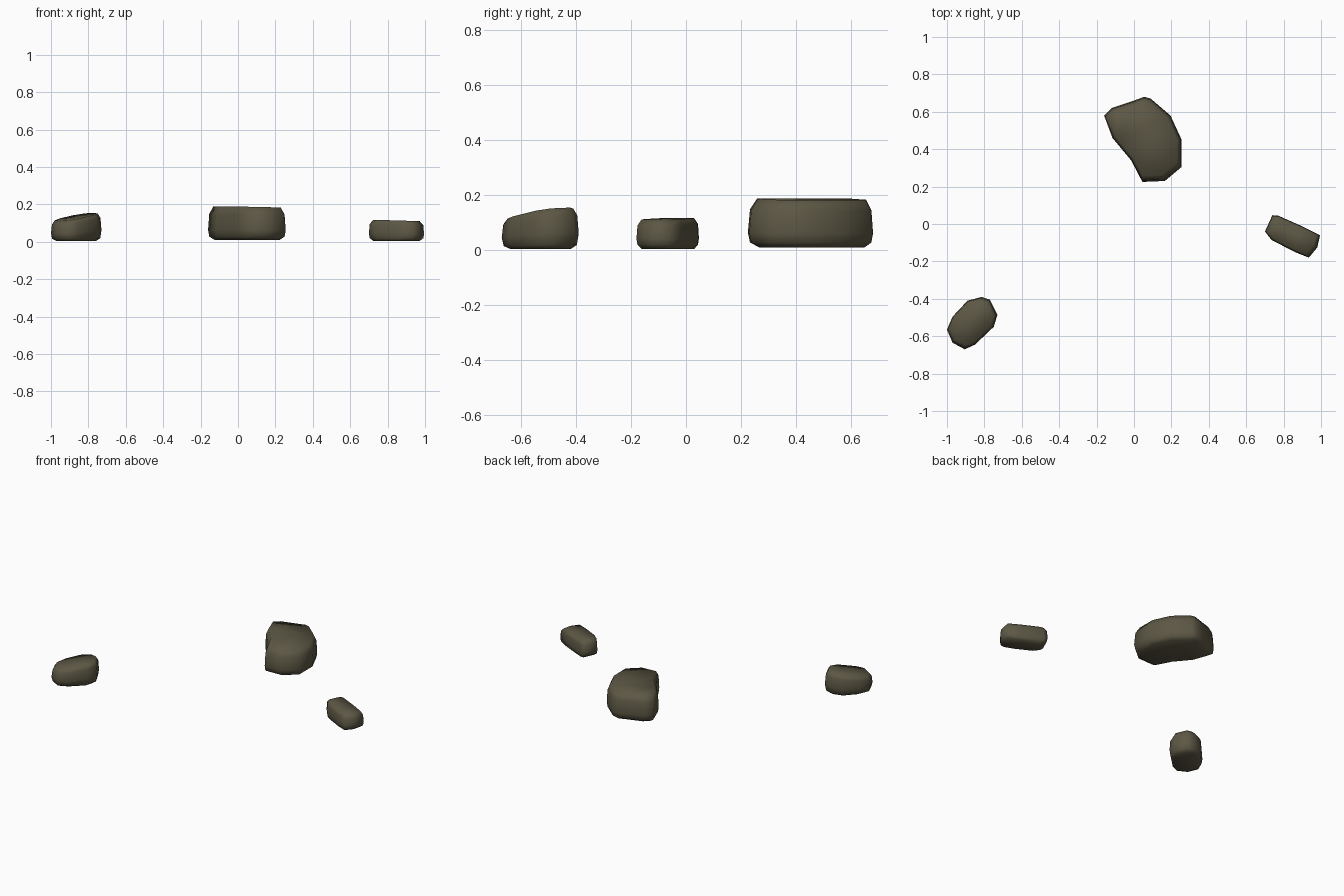
import bpy, bmesh
from mathutils import Vector

if "Cube" in bpy.data.objects:
    bpy.data.objects.remove(bpy.data.objects["Cube"])

stone = bpy.data.materials.new("olive_brown_stone")
stone.diffuse_color = (0.108, 0.095, 0.058, 1)
stone.use_nodes = True
stone.node_tree.nodes["Principled BSDF"].inputs["Base Color"].default_value = stone.diffuse_color


def rock(name, outline, top, bottom, slope, rings):
    """Loft a top-view outline through rings of (inset scale, height fraction)."""
    c = sum((Vector(p) for p in outline), Vector((0, 0))) / len(outline)
    bm = bmesh.new()
    loops = []
    for scale, h in rings:
        loop = []
        for p in outline:
            q = c + (Vector(p) - c) * scale
            d = q - c
            tilt = d.x * slope[0] + d.y * slope[1]
            loop.append(bm.verts.new((q.x, q.y, bottom + (top + tilt - bottom) * h)))
        loops.append(loop)
    n = len(outline)
    for a, b in zip(loops, loops[1:]):
        for i in range(n):
            j = (i + 1) % n
            bm.faces.new((a[i], a[j], b[j], b[i]))
    # caps
    bm.faces.new(loops[0])
    bm.faces.new(loops[-1])
    bmesh.ops.triangulate(bm, faces=[f for f in bm.faces if len(f.verts) > 4])
    bmesh.ops.recalc_face_normals(bm, faces=bm.faces)
    for f in bm.faces:
        f.smooth = True
    me = bpy.data.meshes.new(name)
    bm.to_mesh(me)
    bm.free()
    me.materials.append(stone)
    ob = bpy.data.objects.new(name, me)
    bpy.context.collection.objects.link(ob)
    return ob


# large slab at the back
rock("large_rock",
     [(-0.16, 0.58), (-0.115, 0.46), (-0.015, 0.34), (0.045, 0.225), (0.165, 0.23),
      (0.255, 0.305), (0.255, 0.45), (0.195, 0.58), (0.09, 0.67), (0.055, 0.68),
      (0.0, 0.66), (-0.12, 0.62)],
     0.185, 0.01, (-0.02, -0.01),
     [(0.84, 0), (0.97, 0.1), (1, 0.3), (0.97, 0.78), (0.87, 1)])

# tilted stone at the front left
rock("left_rock",
     [(-1.0, -0.565), (-0.97, -0.635), (-0.905, -0.67), (-0.85, -0.645), (-0.75, -0.55),
      (-0.73, -0.485), (-0.77, -0.405), (-0.815, -0.39), (-0.89, -0.41), (-0.97, -0.495)],
     0.133, 0.004, (0.13, 0.11),
     [(0.78, 0), (0.95, 0.1), (1, 0.38), (0.96, 0.82), (0.85, 1)])

# narrow stone on the right
rock("right_rock",
     [(0.70, -0.04), (0.735, -0.085), (0.86, -0.15), (0.935, -0.18), (0.98, -0.125),
      (0.995, -0.06), (0.905, -0.015), (0.77, 0.045), (0.74, 0.047)],
     0.114, 0.004, (-0.03, 0.0),
     [(0.84, 0), (0.97, 0.14), (1, 0.35), (0.97, 0.8), (0.84, 1)])
